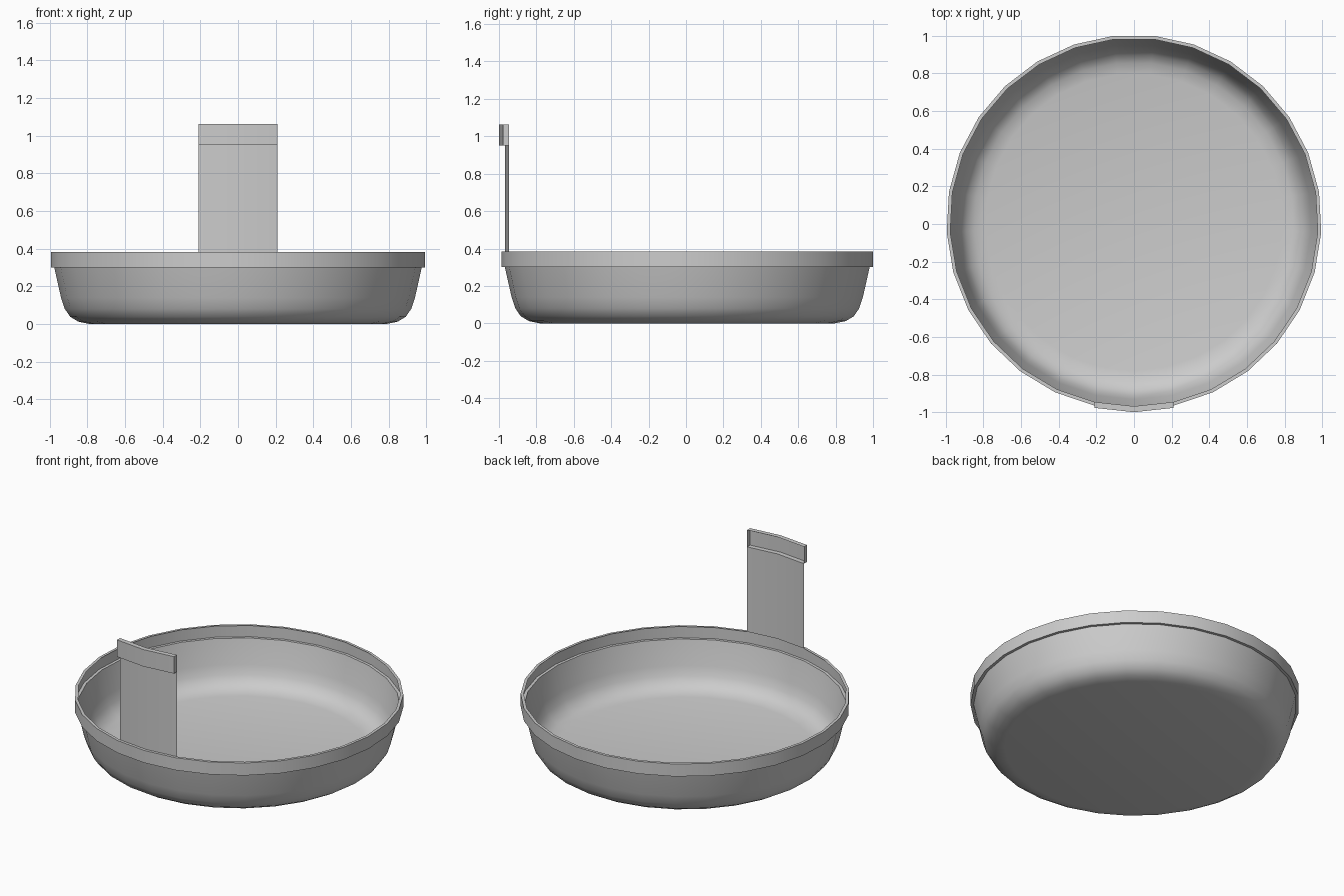
import bpy, bmesh, math

cube = bpy.data.objects.get("Cube")
if cube:
    bpy.data.objects.remove(cube, do_unlink=True)

SIDES = 29                 # a corner points to the front
STEP = 2 * math.pi / SIDES
CENTRE_Y = 0.0095          # axis of the dish
WALL = 0.978               # radius of the thin wall
RIM_Z = 0.383
CAP_Z = 0.95
TOP_Z = 1.063

grey = bpy.data.materials.new("plain grey")
grey.use_nodes = True
COLOUR = (0.604, 0.604, 0.604, 1)
grey.diffuse_color = COLOUR
grey.node_tree.nodes["Principled BSDF"].inputs["Base Color"].default_value = COLOUR


def ring_point(radius, i, z, dy=0.0):
    a = i * STEP
    return (radius * math.sin(a), CENTRE_Y - radius * math.cos(a) + dy, z)


def make_object(name, bm):
    mesh = bpy.data.meshes.new(name)
    bm.to_mesh(mesh)
    bm.free()
    obj = bpy.data.objects.new(name, mesh)
    bpy.context.collection.objects.link(obj)
    mesh.materials.append(grey)
    bpy.ops.object.select_all(action='DESELECT')
    obj.select_set(True)
    bpy.context.view_layer.objects.active = obj
    bpy.ops.object.shade_smooth_by_angle(angle=math.radians(32))
    return obj


def skin(bm, rows, closed):
    """Join rows of points, listed bottom to top, with quads facing outward."""
    verts = [[bm.verts.new(p) for p in row] for row in rows]
    n = len(verts[0])
    for low, high in zip(verts, verts[1:]):
        for i in range(n if closed else n - 1):
            j = (i + 1) % n
            bm.faces.new((low[i], low[j], high[j], high[i]))
    return verts


def revolve(name, profile, fill_bottom=False):
    bm = bmesh.new()
    rows = [[ring_point(r, i, z) for i in range(SIDES)] for r, z in profile]
    verts = skin(bm, rows, True)
    if fill_bottom:
        bm.faces.new(verts[0][::-1])
    return make_object(name, bm)


# Dish with a flat base and rounded lower edge
revolve("dish_body", [(0.79, 0.0), (0.85, 0.012), (0.893, 0.038), (0.922, 0.08),
                      (0.942, 0.14), (WALL, 0.30)], fill_bottom=True)

# Hollow rim band, open towards the inside
revolve("dish_rim", [(WALL, 0.30), (0.9965, 0.30), (0.9965, RIM_Z), (WALL, RIM_Z)])

# Upright thin panel over the two front sides
COLUMNS = (-1, 0, 1)
bm = bmesh.new()
skin(bm, [[ring_point(WALL, i, z) for i in COLUMNS] for z in (RIM_Z, CAP_Z)], False)
make_object("handle_panel", bm)

# Hollow cap that steps forward at the top of the panel, open at the back
bm = bmesh.new()
cap_profile = [(0, CAP_Z), (-0.0315, CAP_Z), (-0.0315, TOP_Z), (0, TOP_Z)]
cap = skin(bm, [[ring_point(WALL, i, z, dy) for i in COLUMNS]
                for dy, z in cap_profile], False)
bm.faces.new([row[0] for row in cap])
bm.faces.new([row[-1] for row in reversed(cap)])
make_object("handle_cap", bm)
